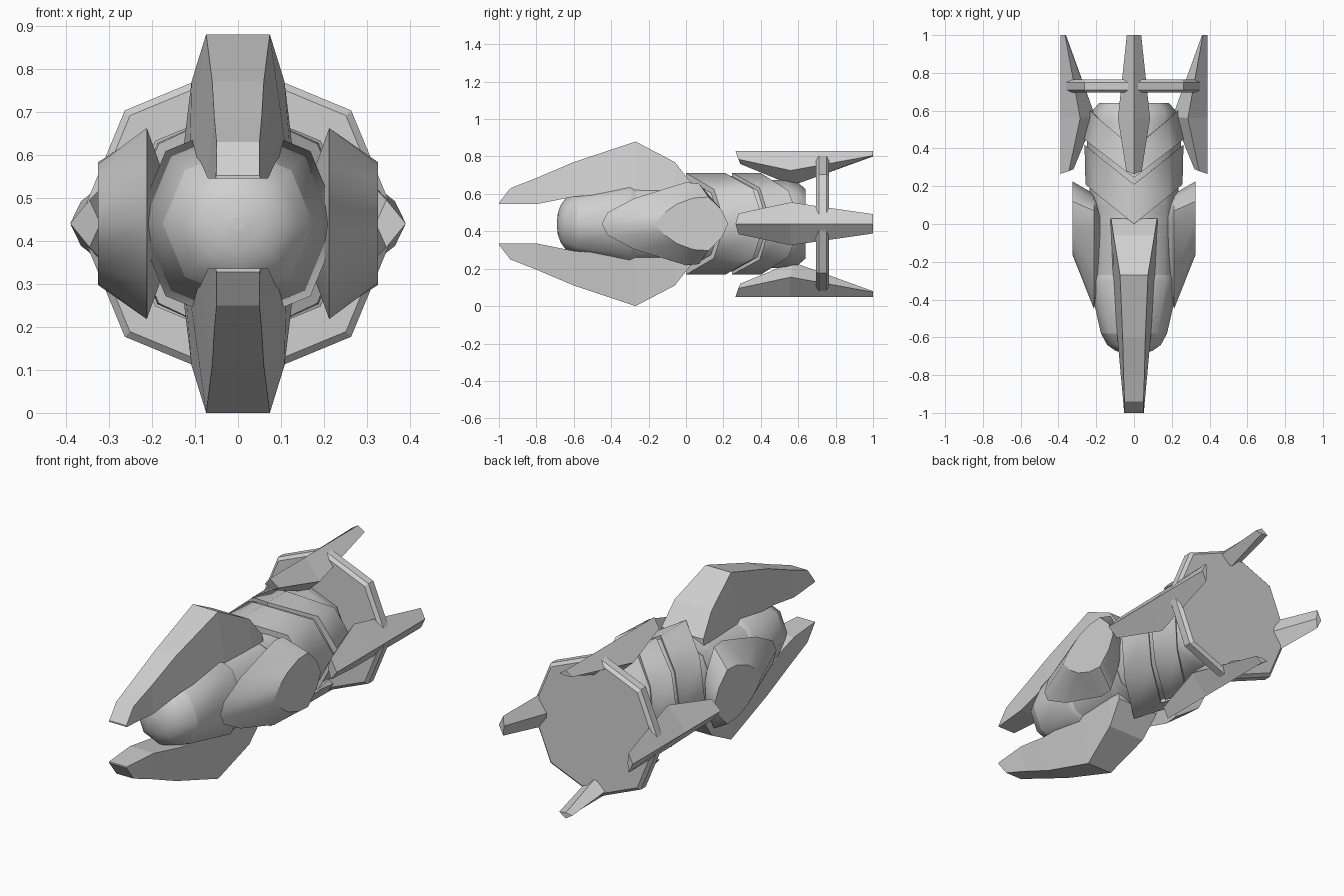
import bpy, bmesh, math

if "Cube" in bpy.data.objects:
    bpy.data.objects.remove(bpy.data.objects["Cube"])

AXIS = 0.44   # height of the long centre line

grey = bpy.data.materials.new("light_grey")
grey.diffuse_color = (0.63, 0.63, 0.63, 1)
grey.use_nodes = True
grey.node_tree.nodes["Principled BSDF"].inputs["Base Color"].default_value = grey.diffuse_color


def loft(name, rings, angle=None, turn=0.0):
    """Skin closed rings of equal length, cap the ends, turn about the long axis."""
    c, s = math.cos(turn), math.sin(turn)
    bm = bmesh.new()
    rows = [[bm.verts.new((x * c - z * s, y, x * s + z * c + AXIS)) for x, y, z in r]
            for r in rings]
    n = len(rows[0])
    for a, b in zip(rows, rows[1:]):
        for i in range(n):
            j = (i + 1) % n
            bm.faces.new((a[i], a[j], b[j], b[i]))
    for r in (rows[0], rows[-1]):
        if n == 8:   # chevron caps fold along the middle
            bm.faces.new(r[2:7])
            bm.faces.new(r[6:] + r[:3])
        else:
            bm.faces.new(r)
        for i in range(n):
            bm.edges.get((r[i], r[(i + 1) % n])).smooth = False
    bmesh.ops.recalc_face_normals(bm, faces=bm.faces)
    me = bpy.data.meshes.new(name)
    bm.to_mesh(me)
    bm.free()
    me.materials.append(grey)
    ob = bpy.data.objects.new(name, me)
    bpy.context.collection.objects.link(ob)
    if angle:
        bpy.ops.object.select_all(action='DESELECT')
        ob.select_set(True)
        bpy.context.view_layer.objects.active = ob
        bpy.ops.object.shade_smooth_by_angle(angle=math.radians(angle), keep_sharp_edges=True)
    return ob


def octagon(y, r, sweep=0.0, squeeze=0.0):
    """Eight-sided ring; sweep pushes its flanks back, squeeze pulls them in."""
    pts = []
    for i in range(8):
        a = i * math.pi / 4
        k = abs(math.cos(a))
        q = r - squeeze * k
        pts.append((q * math.cos(a), y + sweep * k, q * math.sin(a)))
    return pts


# Nose dome and cabin
loft("nose_dome", [octagon(y, r) for y, r in (
    (-0.69, 0.015), (-0.685, 0.06), (-0.67, 0.10), (-0.64, 0.142), (-0.58, 0.175))], 52)
loft("cabin_cone", [octagon(-0.58, 0.175), octagon(-0.30, 0.238), octagon(-0.27, 0.225)], 52)
loft("cabin_body", [octagon(-0.30, 0.225), octagon(-0.08, 0.228), octagon(0.10, 0.238)], 52)

# Inner core and tapered tail
loft("core", [octagon(y, r) for y, r in (
    (0.0, 0.235), (0.54, 0.235), (0.60, 0.22), (0.64, 0.185))], 52)

# Chevron armour bands
loft("front_band", [octagon(0.0, 0.272, 0.21, 0.015), octagon(0.21, 0.272, 0.21, 0.01)], 52)
loft("band_groove", [octagon(0.10, 0.255, 0.21, 0.005), octagon(0.30, 0.255, 0.21, 0.005)], 52)
loft("rear_band", [octagon(0.245, 0.272, 0.21), octagon(0.40, 0.272, 0.21, 0.03)], 52)

# Tail disk with bevelled rim
loft("tail_disk", [octagon(0.695, 0.355), octagon(0.71, 0.372),
                   octagon(0.75, 0.372), octagon(0.765, 0.355)])


# Long front fins above and below: y, top height, top half width, low height, low half width
def front_fin_ring(y, zt, wt, zb, wb):
    return [(-wt, y, zt), (wt, y, zt), (wb, y, zb), (-wb, y, zb)]


FRONT_FIN = [(-1.00, 0.112, 0.050, 0.105, 0.052),
             (-0.94, 0.190, 0.050, 0.105, 0.057),
             (-0.80, 0.245, 0.055, 0.105, 0.070),
             (-0.60, 0.330, 0.060, 0.145, 0.088),
             (-0.27, 0.440, 0.074, 0.170, 0.112),
             (-0.06, 0.330, 0.108, 0.180, 0.120),
             (0.03, 0.215, 0.122, 0.180, 0.126)]
for name, turn in (("upper_front_fin", 0), ("lower_front_fin", math.pi)):
    loft(name, [front_fin_ring(*s) for s in FRONT_FIN], None, turn)


# Four tail fins around the disk
def tail_fin_rings(w):
    return [[(0.39, 0.265, 0), (0.345, 0.28, w * 0.48), (0.32, 0.29, 0), (0.345, 0.28, -w * 0.48)],
            [(0.39, 0.56, 0), (0.285, 0.56, w), (0.205, 0.57, 0), (0.285, 0.56, -w)],
            [(0.39, 1.0, 0), (0.365, 1.0, w * 0.45), (0.36, 1.0, 0), (0.365, 1.0, -w * 0.45)]]


for i, name in enumerate(("right_tail_fin", "upper_tail_fin", "left_tail_fin", "lower_tail_fin")):
    loft(name, tail_fin_rings(0.085 if i % 2 else 0.115), None, i * math.pi / 2)


# Side pods: half outline (y, z) mirrored in height, wide base to flat cap
def pod_ring(x, half):
    low = [(y, -z) for y, z in reversed(half[1:-1])]
    return [(x, y, z) for y, z in half + low]


BASE = [(-0.45, 0), (-0.42, 0.06), (-0.28, 0.135), (0.0, 0.222), (0.07, 0.215), (0.13, 0.11), (0.16, 0)]
CAP = [(-0.165, 0), (-0.12, 0.055), (-0.05, 0.105), (0.04, 0.138), (0.12, 0.143), (0.19, 0.075), (0.225, 0)]
INNER = [(y * 0.6, z * 0.6) for y, z in BASE]
for name, turn in (("right_pod", 0), ("left_pod", math.pi)):
    loft(name, [pod_ring(0.18, INNER), pod_ring(0.212, BASE), pod_ring(0.325, CAP)], 40, turn)
